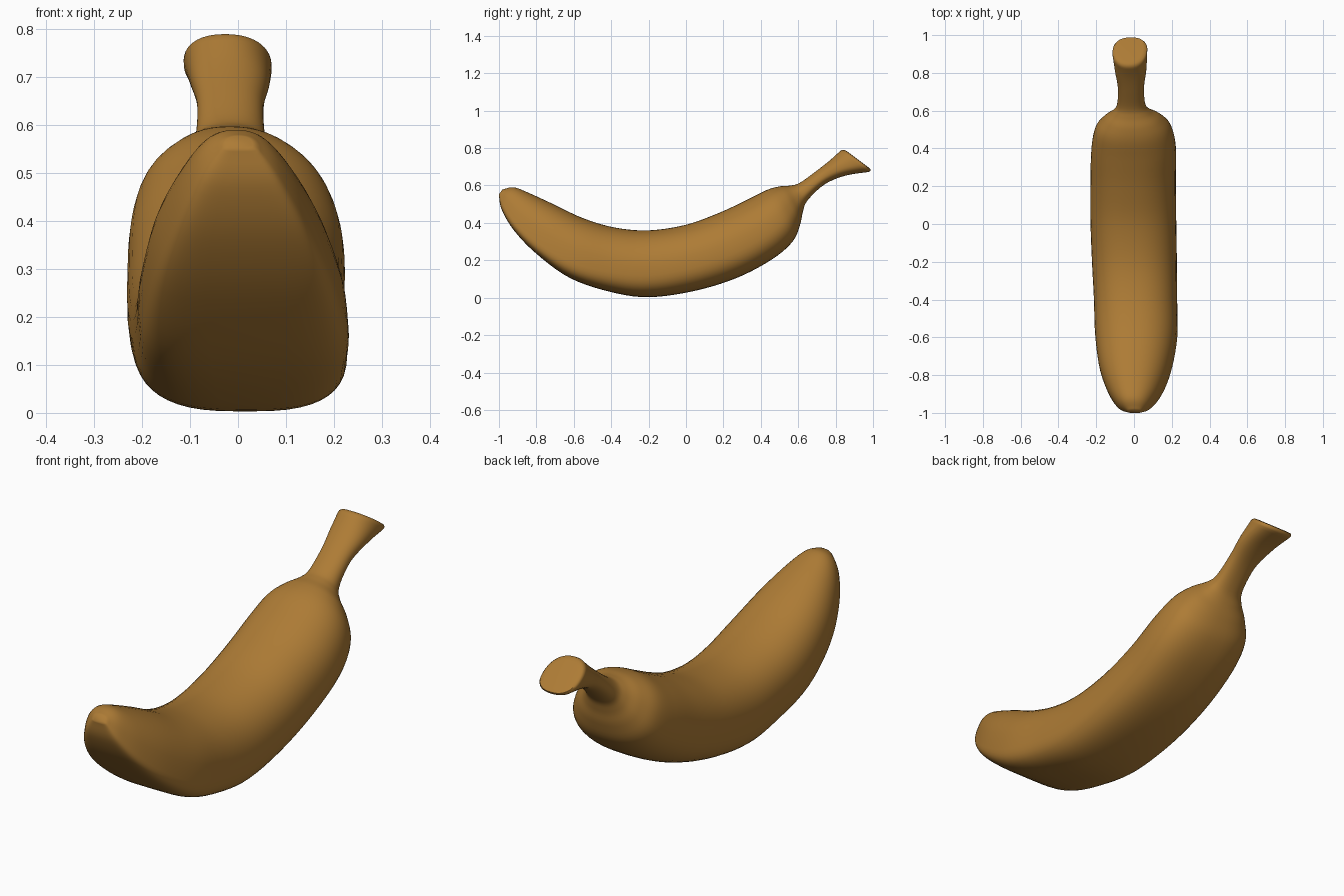
import bpy, bmesh, math
from mathutils import Vector

if "Cube" in bpy.data.objects:
    bpy.data.objects.remove(bpy.data.objects["Cube"])

# Sections along the fruit, blossom tip to stem end:
# top y, top z, bottom y, bottom z, left x, right x, underside squareness
SECTIONS = [
    (-0.975, 0.580, -1.000, 0.545, -0.035, 0.040, 4.0),
    (-0.920, 0.590, -0.985, 0.470, -0.085, 0.085, 5.0),
    (-0.840, 0.560, -0.920, 0.360, -0.135, 0.140, 5.5),
    (-0.720, 0.505, -0.800, 0.235, -0.180, 0.190, 5.0),
    (-0.550, 0.425, -0.620, 0.105, -0.205, 0.225, 4.0),
    (-0.380, 0.375, -0.400, 0.030, -0.212, 0.226, 3.2),
    (-0.200, 0.360, -0.200, 0.003, -0.222, 0.225, 2.9),
    (0.000, 0.390, 0.040, 0.035, -0.230, 0.222, 2.7),
    (0.180, 0.455, 0.270, 0.105, -0.230, 0.220, 2.6),
    (0.330, 0.525, 0.460, 0.205, -0.225, 0.220, 2.5),
    (0.430, 0.575, 0.570, 0.300, -0.205, 0.195, 2.4),
    (0.500, 0.595, 0.610, 0.390, -0.160, 0.145, 2.3),
    (0.560, 0.600, 0.625, 0.460, -0.115, 0.090, 2.2),
    (0.610, 0.615, 0.650, 0.520, -0.090, 0.060, 2.2),
    (0.700, 0.680, 0.740, 0.605, -0.085, 0.053, 2.2),
    (0.770, 0.735, 0.850, 0.652, -0.100, 0.065, 2.3),
    (0.825, 0.785, 0.975, 0.672, -0.113, 0.070, 2.4),
]
STEPS, SIDES = 5, 48


def spline(a, b, c, d, t):
    return 0.5 * (2 * b + (c - a) * t + (2 * a - 5 * b + 4 * c - d) * t * t
                  + (3 * b - a - 3 * c + d) * t ** 3)


def power(v, n):
    return math.copysign(abs(v) ** (2 / n), v)


def ring(bm, s):
    """Rounded outline, soft on top and squarer below."""
    ty, tz, by, bz, xl, xr, n = s
    top, bot = Vector((0, ty, tz)), Vector((0, by, bz))
    widest = 0.45 - 0.04 * max(0, n - 2.5)
    xc, half = (xl + xr) / 2, (xr - xl) / 2
    verts = []
    for i in range(SIDES):
        a = 2 * math.pi * i / SIDES
        c, v = math.cos(a), math.sin(a)
        m = 2.25 if v >= 0 else n
        h = power(v, m)
        p = bot.lerp(top, widest + h * ((1 - widest) if v >= 0 else widest))
        p.x = xc + half * power(c, m) - 0.06 * half * h
        verts.append(bm.verts.new(p))
    return verts


def shrunk(s, k, push):
    """Smaller copy of a section, moved outwards, to round off an end."""
    my, mz = (s[0] + s[2]) / 2, (s[1] + s[3]) / 2
    xc = (s[4] + s[5]) / 2
    return (my + (s[0] - my) * k + push[0], mz + (s[1] - mz) * k + push[1],
            my + (s[2] - my) * k + push[0], mz + (s[3] - mz) * k + push[1],
            xc + (s[4] - xc) * k, xc + (s[5] - xc) * k, s[6])


# Smoothly interpolated sections plus rounded ends
path = []
last = len(SECTIONS) - 1
for i in range(last):
    q = [SECTIONS[max(0, min(last, j))] for j in range(i - 1, i + 3)]
    for k in range(STEPS):
        path.append(tuple(spline(*v, k / STEPS) for v in zip(*q)))
path.append(SECTIONS[-1])
path.insert(0, shrunk(SECTIONS[0], 0.75, (-0.004, 0.002)))
path += [shrunk(SECTIONS[-1], 1.0, (0.010, 0.005)),
         shrunk(SECTIONS[-1], 0.93, (0.018, 0.009)),
         shrunk(SECTIONS[-1], 0.75, (0.020, 0.010))]

# Banana skin
bm = bmesh.new()
rings = [ring(bm, s) for s in path]
for r0, r1 in zip(rings, rings[1:]):
    for i in range(SIDES):
        j = (i + 1) % SIDES
        bm.faces.new((r0[i], r0[j], r1[j], r1[i]))
bm.faces.new(rings[0])
bm.faces.new(rings[-1])
bmesh.ops.recalc_face_normals(bm, faces=bm.faces)
mesh = bpy.data.meshes.new("banana")
bm.to_mesh(mesh)
bm.free()
banana = bpy.data.objects.new("banana", mesh)
bpy.context.collection.objects.link(banana)

skin = bpy.data.materials.new("ripe_brown_yellow")
skin.diffuse_color = (0.42, 0.20, 0.036, 1)
skin.use_nodes = True
skin.node_tree.nodes["Principled BSDF"].inputs["Base Color"].default_value = skin.diffuse_color
mesh.materials.append(skin)

bpy.context.view_layer.objects.active = banana
banana.select_set(True)
bpy.ops.object.shade_smooth_by_angle(angle=math.radians(50))
